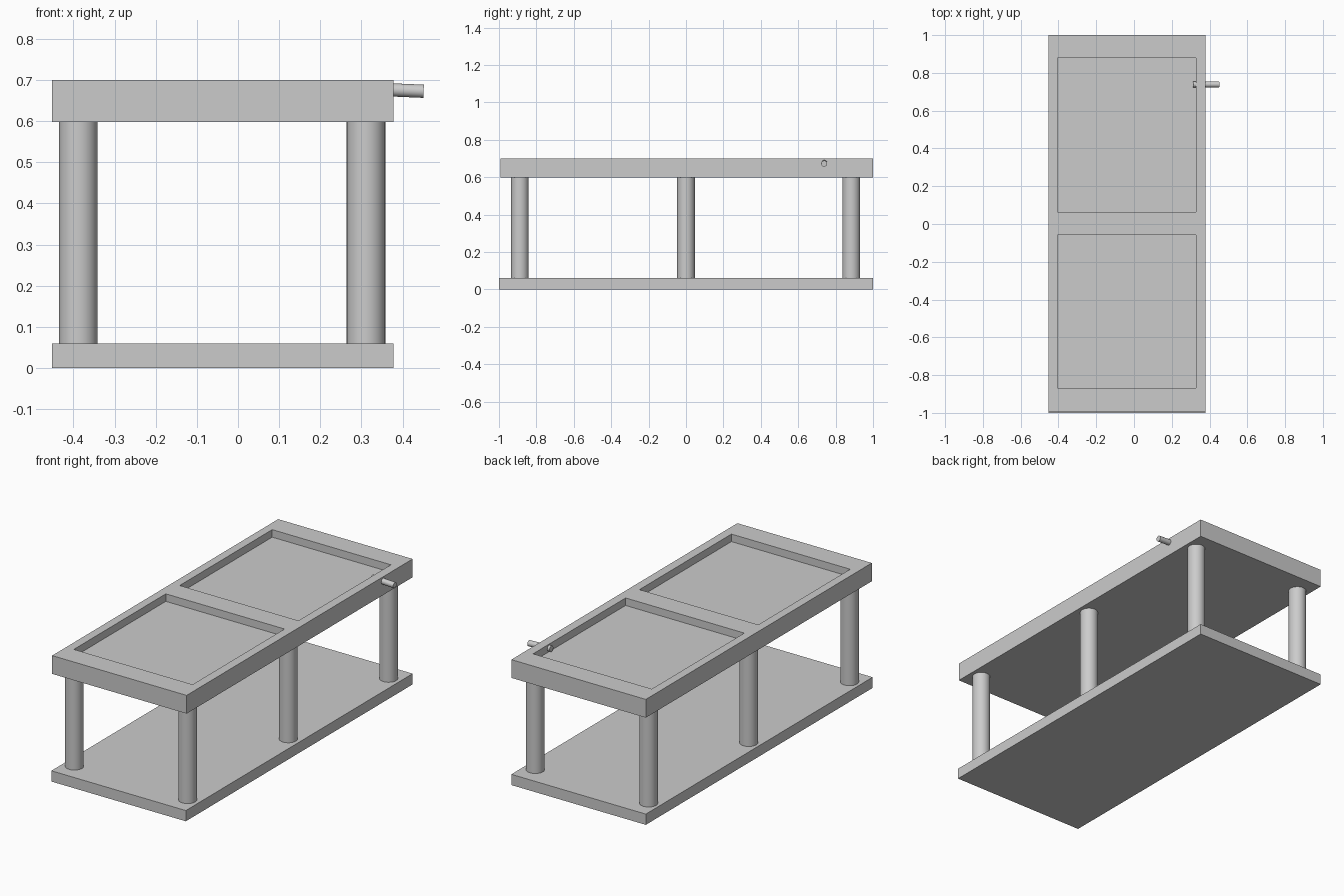
import bpy
from math import radians
from mathutils import Vector

if "Cube" in bpy.data.objects:
    bpy.data.objects.remove(bpy.data.objects["Cube"])

X0, X1 = -0.452, 0.378


def box(name, lo, hi):
    lo, hi = Vector(lo), Vector(hi)
    bpy.ops.mesh.primitive_cube_add(size=1, location=(lo + hi) / 2)
    ob = bpy.context.object
    ob.name = name
    ob.scale = hi - lo
    bpy.ops.object.transform_apply(location=False, rotation=False, scale=True)
    return ob


def rod(name, a, b, radius):
    a, b = Vector(a), Vector(b)
    bpy.ops.mesh.primitive_cylinder_add(vertices=32, radius=radius, depth=(b - a).length,
                                        location=(a + b) / 2)
    ob = bpy.context.object
    ob.name = name
    ob.rotation_euler = (b - a).to_track_quat('Z', 'Y').to_euler()
    bpy.ops.object.shade_smooth_by_angle(angle=radians(30))
    return ob


# Bottom shelf and top tray slab
box("bottom_shelf", (X0, -1, 0), (X1, 1, 0.06))
tray = box("top_tray", (X0, -0.993, 0.598), (X1, 1, 0.70))

# Two shallow basins cut into the tray
for y0, y1 in ((-0.869, -0.058), (0.064, 0.88)):
    cutter = box("basin_cutter", (-0.405, y0, 0.658), (0.328, y1, 0.8))
    cutter.hide_render = True
    cut = tray.modifiers.new("basin", 'BOOLEAN')
    cut.operation = 'DIFFERENCE'
    cut.solver = 'EXACT'
    cut.object = cutter
    bpy.context.view_layer.objects.active = tray
    bpy.ops.object.modifier_apply(modifier=cut.name)
    bpy.data.objects.remove(cutter)

# Six round legs
for side, x in (("left", -0.388), ("right", 0.311)):
    for row, y in (("front", -0.888), ("middle", 0.0), ("back", 0.884)):
        rod(f"{row}_{side}_leg", (x, y, 0.06), (x, y, 0.6), 0.047)

# Slightly sloping drain pipe through the right wall
rod("drain_pipe", (0.313, 0.739, 0.6785), (0.451, 0.739, 0.6725), 0.016)
